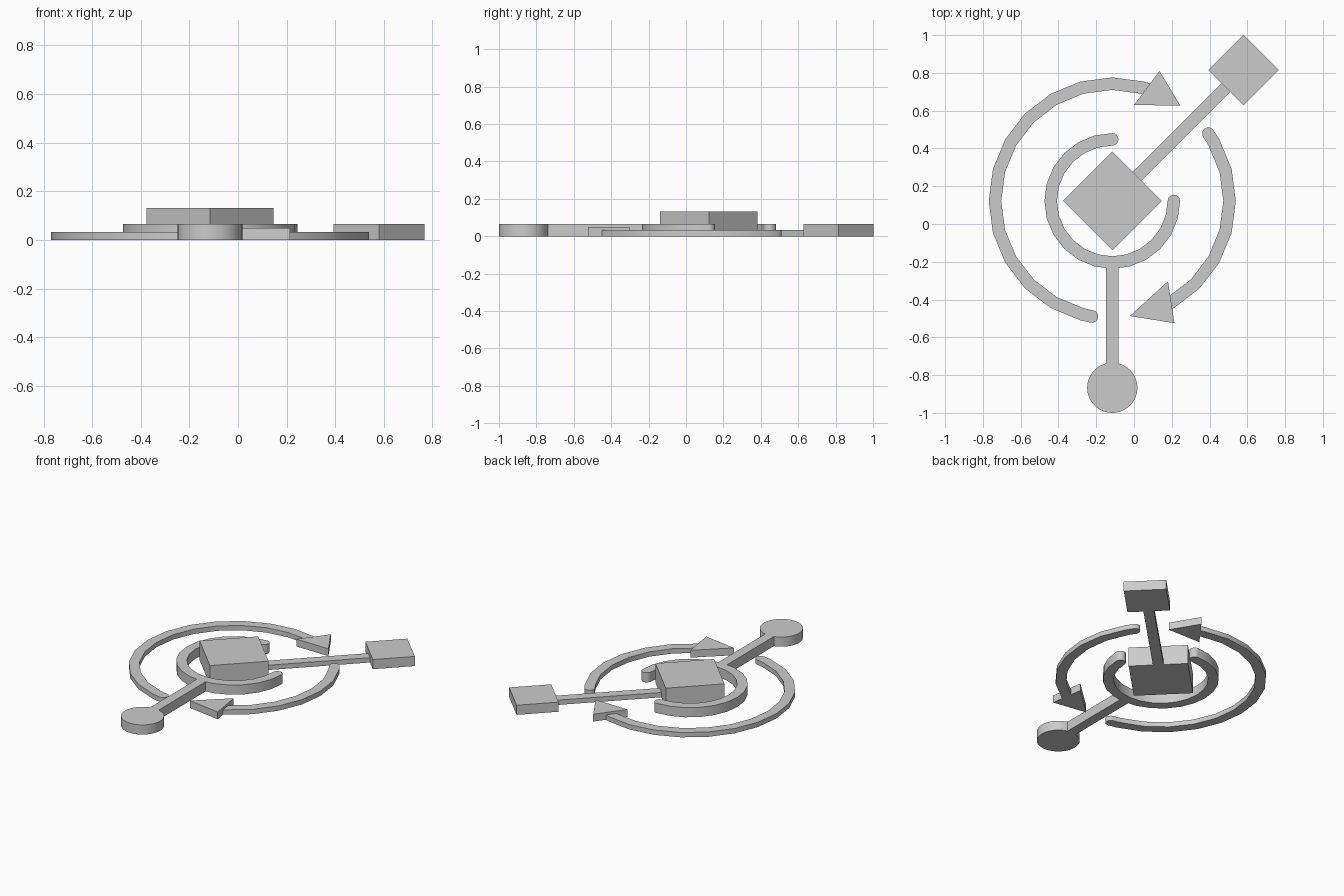
import bpy, bmesh
from math import radians, cos, sin, pi
from mathutils import Vector

cube = bpy.data.objects.get("Cube")
if cube:
    bpy.data.objects.remove(cube, do_unlink=True)

grey = bpy.data.materials.new("plain grey")
grey.use_nodes = True
colour = (0.6, 0.6, 0.6, 1)
grey.diffuse_color = colour
grey.node_tree.nodes["Principled BSDF"].inputs["Base Color"].default_value = colour

CENTRE = Vector((-0.115, 0.122))
FAR = Vector((0.58, 0.815))
FOOT = Vector((-0.115, -0.867))
BAR = 0.066                      # width shared by bars and arcs
LOW, ARROW, MID, HIGH = 0.033, 0.05, 0.066, 0.132


def polar(centre, radius, degrees):
    a = radians(degrees)
    return centre + radius * Vector((cos(a), sin(a)))


def prism(name, outline, height):
    """Raise a counter-clockwise outline from the ground."""
    bm = bmesh.new()
    base = bm.faces.new([bm.verts.new((p[0], p[1], 0)) for p in outline])
    top = bmesh.ops.extrude_face_region(bm, geom=[base], use_keep_orig=True)
    moved = [g for g in top["geom"] if isinstance(g, bmesh.types.BMVert)]
    bmesh.ops.translate(bm, verts=moved, vec=(0, 0, height))
    bmesh.ops.recalc_face_normals(bm, faces=bm.faces)
    mesh = bpy.data.meshes.new(name)
    bm.to_mesh(mesh)
    bm.free()
    mesh.materials.append(grey)
    obj = bpy.data.objects.new(name, mesh)
    bpy.context.collection.objects.link(obj)
    bpy.ops.object.select_all(action="DESELECT")
    obj.select_set(True)
    bpy.context.view_layer.objects.active = obj
    bpy.ops.object.shade_smooth_by_angle(angle=radians(30))
    return obj


def disc(name, centre, radius, sides, height):
    prism(name, [polar(centre, radius, 360 * i / sides) for i in range(sides)], height)


def bar(name, start, end, height):
    side = (end - start).normalized().orthogonal() * BAR / 2
    prism(name, [start - side, end - side, end + side, start + side], height)


def arc(name, radius, start, end, height, step=15):
    """Band around the centre with rounded ends."""
    inner = [a for a in range(-360, 361, step) if start < a < end]
    angles = [start] + inner + [end]
    half = BAR / 2
    outline = [polar(CENTRE, radius + half, a) for a in angles]
    tip = polar(CENTRE, radius, end)
    outline += [polar(tip, half, end + 180 * i / 8) for i in range(1, 8)]
    outline += [polar(CENTRE, radius - half, a) for a in reversed(angles)]
    tip = polar(CENTRE, radius, start)
    outline += [polar(tip, half, start + 180 + 180 * i / 8) for i in range(1, 8)]
    prism(name, outline, height)


# Central block, far block and round foot
disc("centre_block", CENTRE, 0.261, 4, HIGH)
disc("far_block", FAR, 0.187, 4, MID)
disc("round_foot", FOOT, 0.133, 48, MID)

# Connecting bars
bar("diagonal_bar", CENTRE, FAR, LOW)
bar("foot_bar", CENTRE - Vector((0, 0.326)), FOOT, MID)

# Inner open ring and the two outer sweeping arcs
arc("inner_ring", 0.326, 90, 360, MID)
arc("left_sweep", 0.621, 70, 260, LOW)
arc("right_sweep", 0.621, -62, 35, LOW)

# Arrow heads
prism("upper_arrow", [(0.135, 0.81), (0, 0.63), (0.245, 0.627)], ARROW)
prism("lower_arrow", [(0.18, -0.303), (-0.022, -0.487), (0.214, -0.525)], ARROW)
